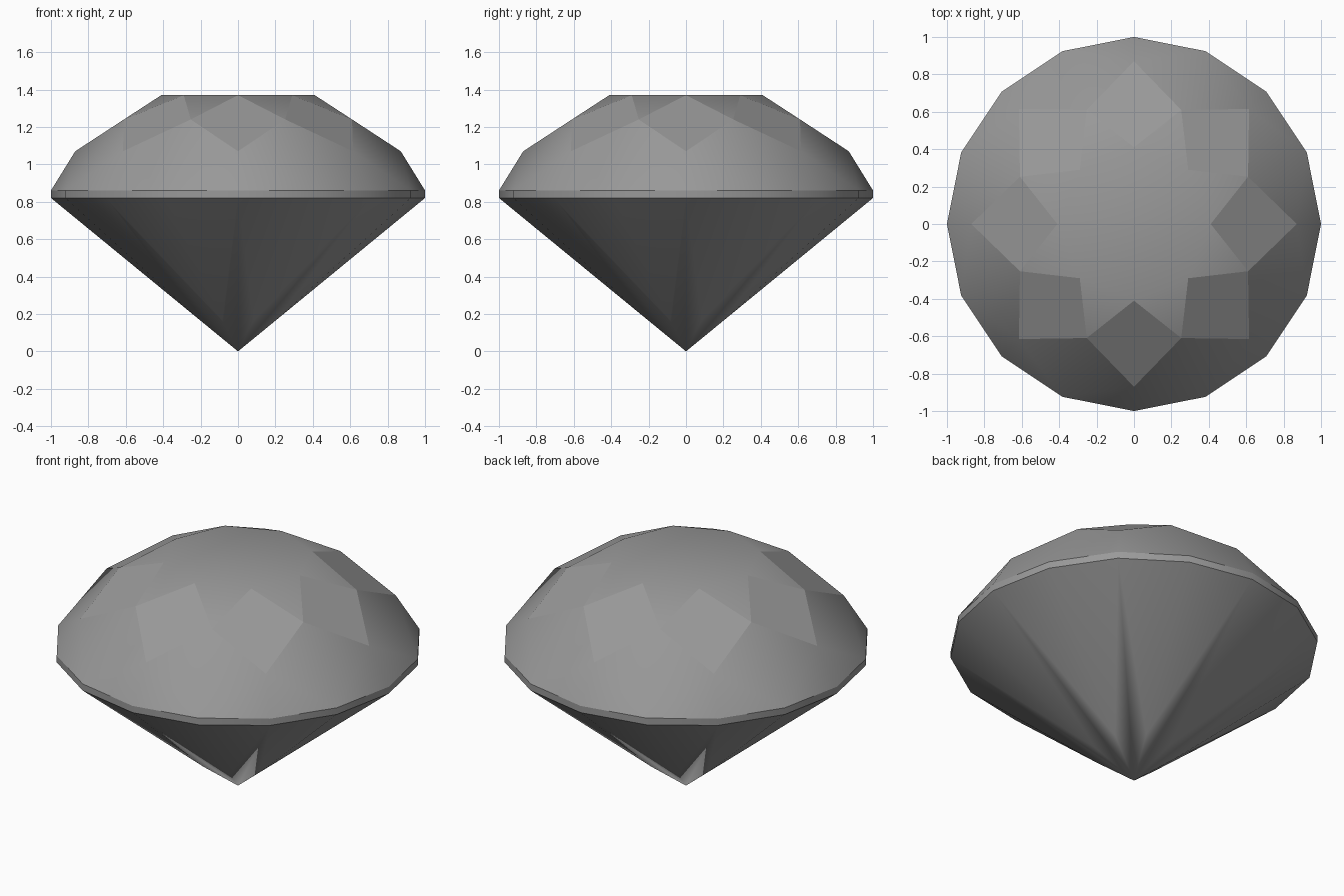
import bpy
import bmesh
from math import cos, sin, pi, radians

cube = bpy.data.objects.get("Cube")
if cube:
    bpy.data.objects.remove(cube, do_unlink=True)

SIDES = 8

# One grey stone colour
stone = bpy.data.materials.new("grey_stone")
stone.use_nodes = True
colour = (0.32, 0.32, 0.32, 1.0)
stone.diffuse_color = colour
stone.node_tree.nodes["Principled BSDF"].inputs["Base Color"].default_value = colour

bm = bmesh.new()


def ring(count, radius, z, turn=0.0):
    """Evenly spaced points; turn is a fraction of one step."""
    step = 2 * pi / count
    return [bm.verts.new((radius * cos((i + turn) * step),
                          radius * sin((i + turn) * step), z))
            for i in range(count)]


# Rings from the table down to the point
table = ring(SIDES, 0.41, 1.37)
star_tips = ring(SIDES, 0.66, 1.24, 0.5)
kite_tips = ring(SIDES, 0.87, 1.07)
girdle_top = ring(2 * SIDES, 1.0, 0.86)
girdle_base = ring(2 * SIDES, 1.0, 0.82)
lower_tips = ring(SIDES, 0.22, 0.167, 0.5)
point = bm.verts.new((0, 0, 0))

crown_kites = []
bm.faces.new(table)
for i in range(SIDES):
    j = (i + 1) % SIDES
    here, mid, after = 2 * i, 2 * i + 1, 2 * j
    before = here - 1

    # Crown: star, kite, upper girdle facets
    bm.faces.new((table[i], star_tips[i], table[j]))
    crown_kites.append(bm.faces.new(
        (table[i], star_tips[i - 1], kite_tips[i], star_tips[i])))
    bm.faces.new((star_tips[i], kite_tips[i], girdle_top[mid], kite_tips[j]))
    bm.faces.new((kite_tips[i], girdle_top[before], girdle_top[here]))
    bm.faces.new((kite_tips[i], girdle_top[here], girdle_top[mid]))

    # Girdle band
    for a, b in ((here, mid), (mid, after)):
        bm.faces.new((girdle_top[a], girdle_base[a], girdle_base[b], girdle_top[b]))

    # Pavilion: long kite and lower girdle facets
    bm.faces.new((girdle_base[here], lower_tips[i - 1], point, lower_tips[i]))
    bm.faces.new((girdle_base[here], lower_tips[i], girdle_base[mid]))
    bm.faces.new((girdle_base[mid], lower_tips[i], girdle_base[after]))

bmesh.ops.recalc_face_normals(bm, faces=bm.faces[:])

# Soft shading, crisp at the crown kites and the girdle
for face in bm.faces:
    face.smooth = True
for edge in bm.edges:
    edge.smooth = edge.calc_face_angle(0) < radians(30)
for kite in crown_kites:
    for edge in kite.edges:
        edge.smooth = False

mesh = bpy.data.meshes.new("cut_gem")
bm.to_mesh(mesh)
bm.free()
mesh.materials.append(stone)
gem = bpy.data.objects.new("cut_gem", mesh)
bpy.context.collection.objects.link(gem)
